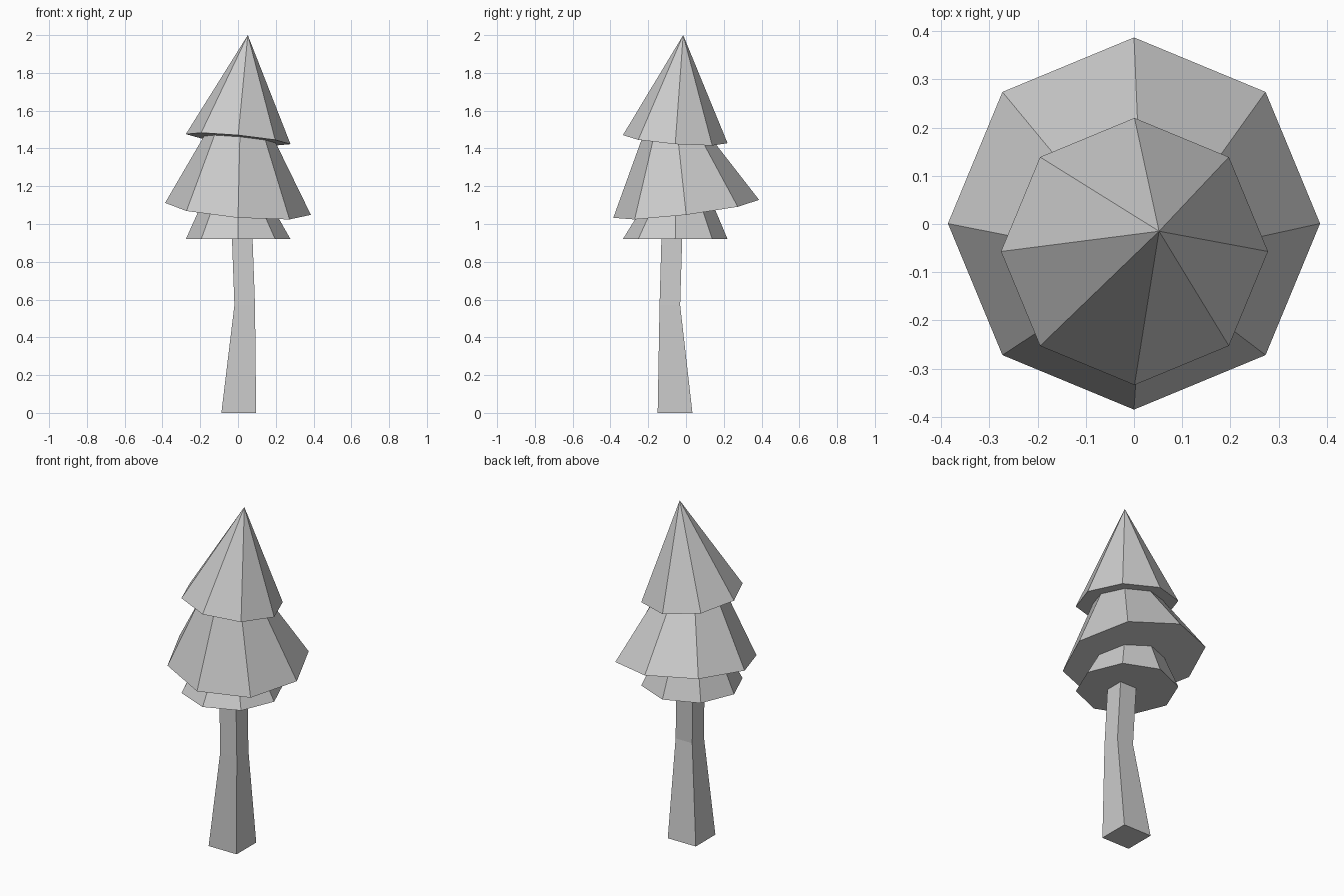
import bpy, bmesh
from math import cos, sin, pi

if "Cube" in bpy.data.objects:
    bpy.data.objects.remove(bpy.data.objects["Cube"])


def loft(name, rings, apex=None):
    """Skin a stack of rings; cap the bottom, and end in a cap or a point."""
    bm = bmesh.new()
    loops = [[bm.verts.new(p) for p in ring] for ring in rings]
    n = len(loops[0])
    bm.faces.new(loops[0][::-1])
    for a, b in zip(loops, loops[1:]):
        for i in range(n):
            j = (i + 1) % n
            bm.faces.new((a[i], a[j], b[j], b[i]))
    top = loops[-1]
    if apex:
        tip = bm.verts.new(apex)
        for i in range(n):
            bm.faces.new((top[i], top[(i + 1) % n], tip))
    else:
        bm.faces.new(top)
    bmesh.ops.recalc_face_normals(bm, faces=bm.faces)
    mesh = bpy.data.meshes.new(name)
    bm.to_mesh(mesh)
    bm.free()
    obj = bpy.data.objects.new(name, mesh)
    bpy.context.collection.objects.link(obj)
    return obj


def rect(x0, x1, y0, y1, z):
    return [(x0, y0, z), (x1, y0, z), (x1, y1, z), (x0, y1, z)]


def octagon(cx, cy, r, z, sx=0.0, sy=0.0):
    """Octagon lying on the tilted plane z + sx*x + sy*y."""
    pts = [(cx + r * cos(i * pi / 4), cy + r * sin(i * pi / 4)) for i in range(8)]
    return [(x, y, z + sx * x + sy * y) for x, y in pts]


# Bent, tapering square trunk
loft("trunk", [
    rect(-0.088, 0.096, -0.150, 0.034, 0.0),
    rect(-0.019, 0.090, -0.140, -0.031, 0.57),
    rect(-0.032, 0.077, -0.130, -0.020, 0.925),
])

# Three stepped tiers of foliage, the upper two with tilted undersides
mid = (1.08, -0.082, 0.123)
high = (1.445, -0.096, -0.077)
loft("foliage", [
    octagon(0.001, -0.057, 0.277, 0.92),
    octagon(0.0, -0.055, 0.20, *mid),
    octagon(0.0, 0.001, 0.386, *mid),
    octagon(0.01, -0.04, 0.19, *high),
    octagon(0.001, -0.057, 0.277, *high),
], apex=(0.052, -0.015, 2.0))
